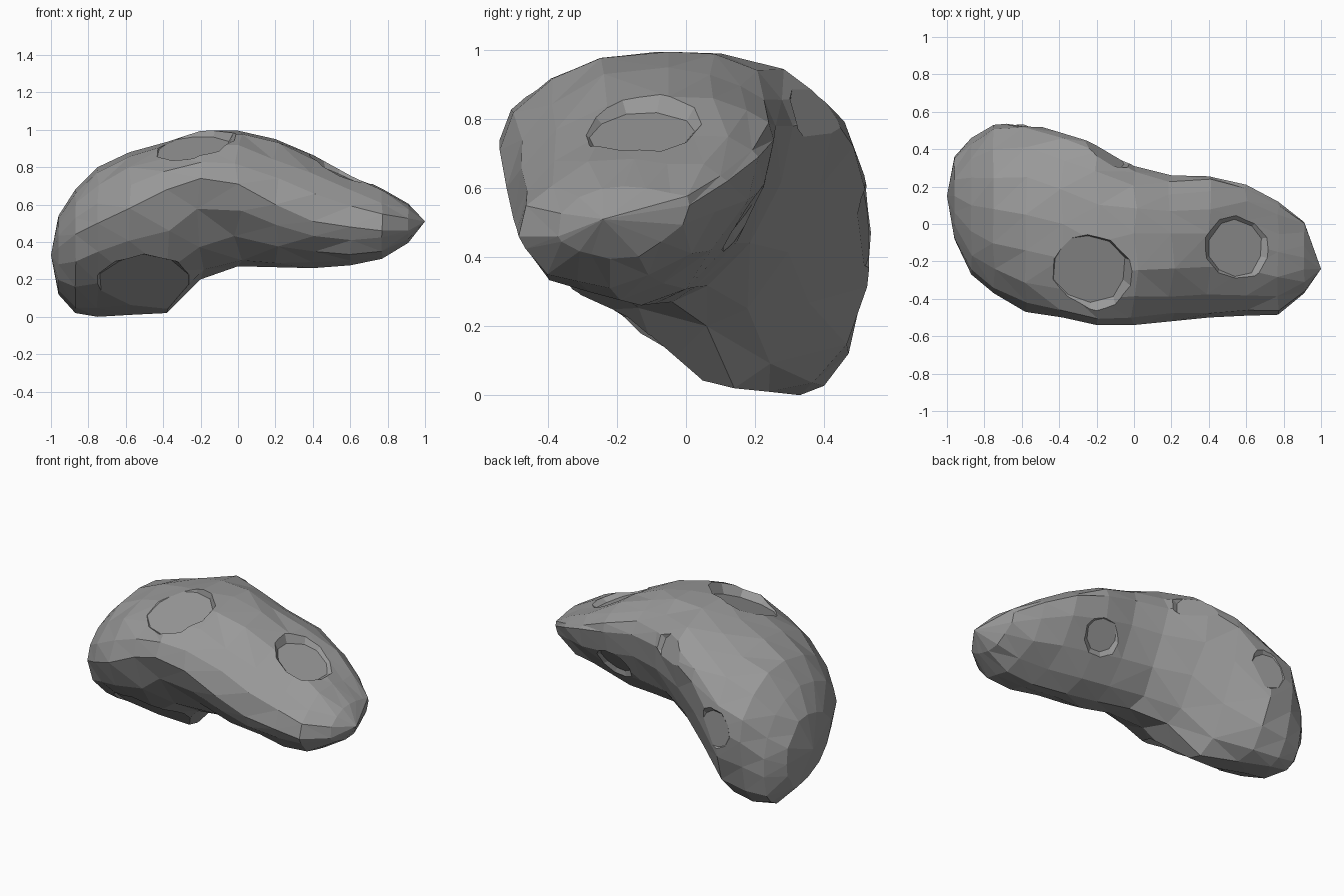
import bpy
import bmesh
import random
from math import sin, cos, pi
from mathutils import Vector
from mathutils.bvhtree import BVHTree

random.seed(4)
cube = bpy.data.objects.get("Cube")
if cube:
    bpy.data.objects.remove(cube, do_unlink=True)

# One grey stone colour
stone = bpy.data.materials.new("grey stone")
stone.use_nodes = True
colour = (0.32, 0.32, 0.32, 1)
stone.diffuse_color = colour
shader = next(n for n in stone.node_tree.nodes if n.type == "BSDF_PRINCIPLED")
shader.inputs["Base Color"].default_value = colour
shader.inputs["Roughness"].default_value = 0.9

# Cross-sections along x: front, top, back and bottom points as (y, z)
SECTIONS = [
    (-.96, (-.08, .37), (.15, .54), (.36, .3), (.25, .12)),
    (-.87, (-.27, .44), (.1, .68), (.46, .35), (.33, .02)),
    (-.75, (-.37, .5), (.08, .8), (.53, .45), (.33, 0)),
    (-.58, (-.47, .58), (.05, .88), (.545, .5), (.24, .01)),
    (-.38, (-.5, .68), (0, .935), (.485, .72), (.14, .02)),
    (-.2, (-.54, .74), (-.1, .995), (.43, .8), (.06, .2)),
    (0, (-.54, .71), (-.05, .995), (.31, .78), (-.04, .27)),
    (.2, (-.52, .6), (-.05, .95), (.26, .78), (-.09, .265)),
    (.4, (-.5, .51), (-.05, .865), (.255, .74), (-.13, .26)),
    (.6, (-.49, .48), (-.1, .77), (.21, .69), (-.19, .275)),
    (.77, (-.485, .46), (-.15, .685), (.12, .62), (-.22, .31)),
    (.91, (-.37, .46), (-.18, .605), (.01, .55), (-.22, .395)),
]
LEFT_POLE = (-1, .15, .33)
RIGHT_POLE = (1, -.24, .51)
STEPS = 4


def jitter(amount):
    return random.uniform(-amount, amount)


def arc(side, crown, bulge):
    """Quarter curve from a side extreme to a top or bottom extreme."""
    points = []
    for i in range(STEPS + 1):
        a = pi / 2 * i / STEPS
        c, s = max(cos(a), 0) ** bulge, max(sin(a), 0) ** bulge
        points.append((crown[0] + (side[0] - crown[0]) * c,
                       side[1] + (crown[1] - side[1]) * s))
    return points


def section(x, front, top, back, bottom):
    under_back = 1 if x < -.5 else 1.2
    ring = arc(front, top, 1)[:-1]
    ring += arc(back, top, 1)[:0:-1]
    ring += arc(back, bottom, under_back)[:-1]
    ring += arc(front, bottom, 1.2)[:0:-1]
    return ring


# Rock body: loft the rings and close both ends on a pole
bm = bmesh.new()
rings = []
for x, *extremes in SECTIONS:
    ring = []
    for i, (y, z) in enumerate(section(x, *extremes)):
        wobble = 0 if i % STEPS == 0 else .012
        ring.append(bm.verts.new((x + jitter(wobble * 2 * (1 - abs(x))),
                                  y + jitter(wobble), z + jitter(wobble))))
    rings.append(ring)
count = len(rings[0])
for a, b in zip(rings, rings[1:]):
    for i in range(count):
        j = (i + 1) % count
        bm.faces.new((a[i], a[j], b[j], b[i]))
for ring, pole in ((rings[0], LEFT_POLE), (rings[-1], RIGHT_POLE)):
    tip = bm.verts.new(pole)
    for i in range(count):
        bm.faces.new((ring[i], ring[(i + 1) % count], tip))
bmesh.ops.triangulate(bm, faces=bm.faces[:], quad_method="SHORT_EDGE")
bmesh.ops.recalc_face_normals(bm, faces=bm.faces[:])
surface = BVHTree.FromBMesh(bm)
mesh = bpy.data.meshes.new("rock_body")
bm.to_mesh(mesh)
bm.free()
mesh.materials.append(stone)
rock = bpy.data.objects.new("rock_body", mesh)
bpy.context.collection.objects.link(rock)


def carve(centre, normal, radius, depth):
    """Cut a sloping ten-sided crater where the axis meets the rock."""
    n = Vector(normal).normalized()
    hit = surface.ray_cast(Vector(centre) + n, -n)[0] or Vector(centre)
    height = depth + .1
    slope = radius * .2 / depth
    cut = bmesh.new()
    bmesh.ops.create_cone(cut, cap_ends=True, segments=10,
                          radius1=radius * .85,
                          radius2=radius * .85 + slope * height, depth=height)
    for v in cut.verts:
        v.co.x += jitter(.012)
        v.co.y += jitter(.012)
    turn = Vector((0, 0, 1)).rotation_difference(n).to_matrix()
    bmesh.ops.rotate(cut, verts=cut.verts[:], matrix=turn)
    bmesh.ops.translate(cut, verts=cut.verts[:],
                        vec=hit + n * (height / 2 - depth))
    cut_mesh = bpy.data.meshes.new("crater_cutter")
    cut.to_mesh(cut_mesh)
    cut.free()
    cut_mesh.materials.append(stone)
    cutter = bpy.data.objects.new("crater_cutter", cut_mesh)
    cutter.hide_render = True
    bpy.context.collection.objects.link(cutter)
    mod = rock.modifiers.new("crater", "BOOLEAN")
    mod.operation = "DIFFERENCE"
    mod.solver = "EXACT"
    mod.object = cutter
    bpy.context.view_layer.objects.active = rock
    bpy.ops.object.modifier_apply(modifier=mod.name)
    bpy.data.objects.remove(cutter, do_unlink=True)


# Craters: two on top, one on the back, one under each lobe, one on the neck
carve((-.24, -.24, .9), (-.1, -.35, .93), .23, .06)
carve((.55, -.13, .78), (.4, -.05, .9), .18, .035)
carve((-.57, .44, .48), (.15, 1, .05), .13, .02)
carve((-.5, -.1, .18), (0, -.65, -.75), .29, .05)
carve((.38, .16, .53), (.1, .8, -.6), .11, .015)
carve((-.17, .36, .8), (.5, .8, .35), .14, .02)

# Flat facets
for face in rock.data.polygons:
    face.use_smooth = False
